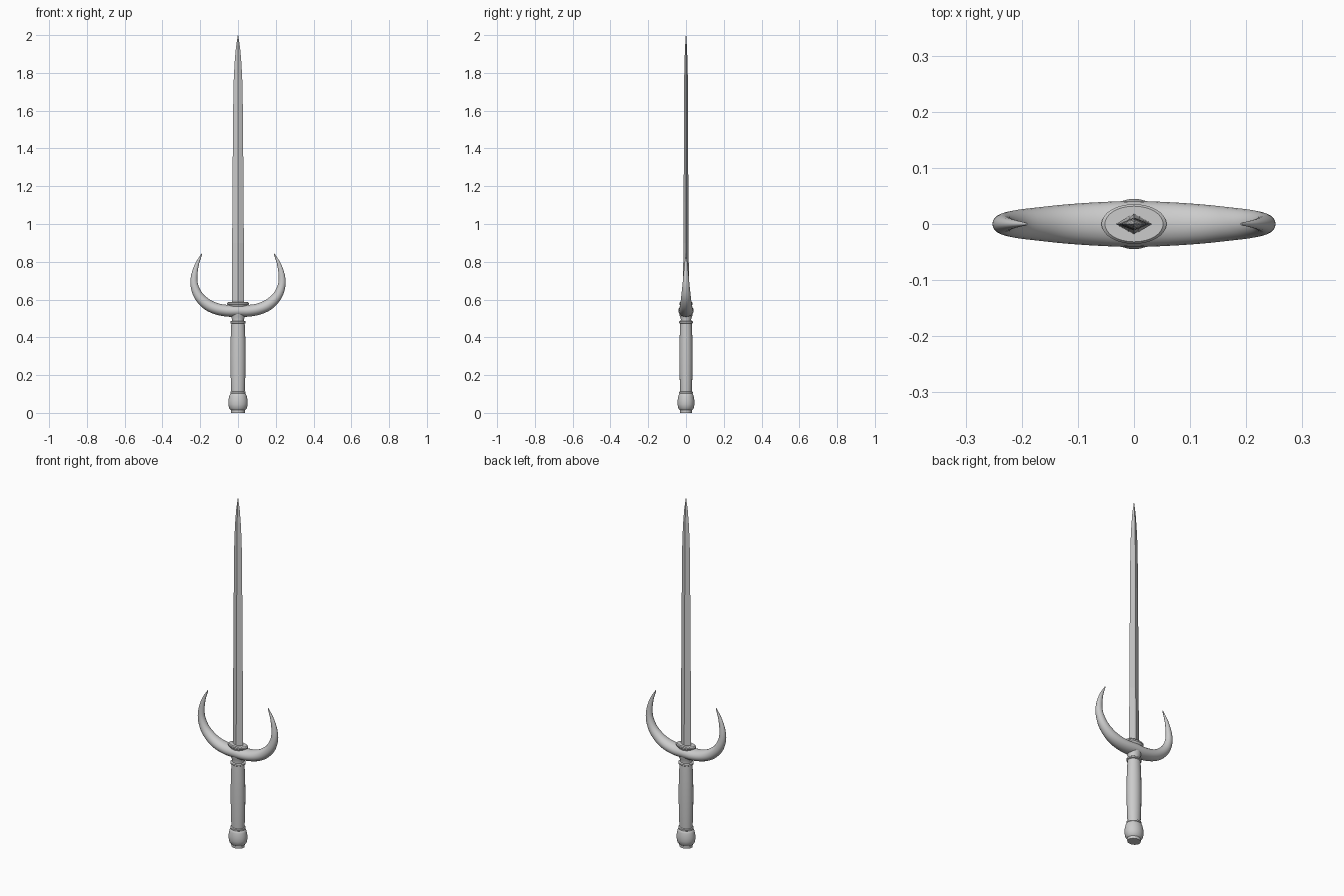
import bpy, bmesh, math
from mathutils import Vector

if "Cube" in bpy.data.objects:
    bpy.data.objects.remove(bpy.data.objects["Cube"])


def loft(name, rings, smooth=True):
    """Skin a list of closed rings and cap both ends."""
    bm = bmesh.new()
    vr = [[bm.verts.new(p) for p in r] for r in rings]
    n = len(vr[0])
    for a, b in zip(vr, vr[1:]):
        for i in range(n):
            j = (i + 1) % n
            bm.faces.new((a[i], a[j], b[j], b[i]))
    bm.faces.new(vr[0])
    bm.faces.new(vr[-1])
    bmesh.ops.recalc_face_normals(bm, faces=bm.faces)
    me = bpy.data.meshes.new(name)
    bm.to_mesh(me)
    bm.free()
    ob = bpy.data.objects.new(name, me)
    bpy.context.collection.objects.link(ob)
    if smooth:
        bpy.ops.object.select_all(action='DESELECT')
        ob.select_set(True)
        bpy.context.view_layer.objects.active = ob
        bpy.ops.object.shade_smooth_by_angle(angle=math.radians(35))
    return ob


def oval_turn(name, profile, ratio, n=32):
    """Oval lathe from (x radius, z) pairs."""
    ang = [2 * math.pi * i / n for i in range(n)]
    return loft(name, [[(r * math.cos(a), r * ratio * math.sin(a), z) for a in ang]
                       for r, z in profile])


def catmull(pts, steps):
    pts = [Vector(p) for p in pts]
    ext = [2 * pts[0] - pts[1]] + pts + [2 * pts[-1] - pts[-2]]
    out = []
    for k in range(1, len(ext) - 2):
        a, b, c, d = ext[k - 1:k + 3]
        for s in range(steps):
            t = s / steps
            out.append(0.5 * (2 * b + (c - a) * t + (2 * a - 5 * b + 4 * c - d) * t * t
                              + (3 * b - a - 3 * c + d) * t ** 3))
    return out + [pts[-1]]


# Pommel
oval_turn("pommel", [(.036, 0), (.037, .015), (.047, .025), (.051, .045), (.051, .065),
                     (.046, .09), (.042, .1), (.036, .104)], .88)
# Grip with a gentle swell
oval_turn("grip", [(.035, .10), (.036, .12), (.039, .2), (.040, .3), (.039, .39),
                   (.036, .46), (.035, .485)], .87)
# Thin rings at both ends of the grip
for name, z in (("lower_grip_ring", .107), ("upper_grip_ring", .48)):
    oval_turn(name, [(.036, z - .007), (.041, z - .004), (.041, z + .004), (.036, z + .007)], .9)
# Neck under the guard
oval_turn("neck", [(.033, .48), (.031, .495), (.037, .51), (.040, .53)], .88)
# Oval collar at the blade root
oval_turn("blade_collar", [(.046, .55), (.052, .57), (.058, .574), (.058, .581),
                           (.052, .586), (.046, .586)], .61)

# Curved guard: half path (x, z) with in-plane and depth radii, mirrored
half = [((.0, .541), .032, .041), ((.06, .541), .031, .039), ((.12, .553), .030, .035),
        ((.168, .578), .029, .030), ((.209, .62), .025, .025), ((.231, .675), .0205, .019),
        ((.231, .73), .0165, .014), ((.216, .79), .010, .008), ((.191, .843), .002, .002)]
path = [(-p[0], p[1], a, b) for p, a, b in reversed(half[1:])]
path += [(p[0], p[1], a, b) for p, a, b in half]
line = catmull([Vector(p) for p in path], 4)
rings = []
for i, p in enumerate(line):
    d = line[min(i + 1, len(line) - 1)] - line[max(i - 1, 0)]
    d = Vector((d[0], d[1])).normalized()
    ring = []
    for k in range(20):
        t = 2 * math.pi * k / 20
        u = p[2] * math.cos(t)
        ring.append((p[0] - d.y * u, p[3] * math.sin(t), p[1] + d.x * u))
    rings.append(ring)
loft("curved_guard", rings)

# Ridged blade
section = [(1, 0), (.3, .75), (0, 1), (-.3, .75), (-1, 0), (-.3, -.75), (0, -1), (.3, -.75)]
blade = [(.033, .018, .56), (.031, .013, .9), (.0275, .0115, 1.4), (.0245, .0105, 1.7),
         (.022, .0095, 1.78), (.0175, .008, 1.86), (.011, .005, 1.935), (.001, .001, 2.0)]
loft("blade", [[(x * w, y * t, z) for x, y in section] for w, t, z in blade], smooth=False)
